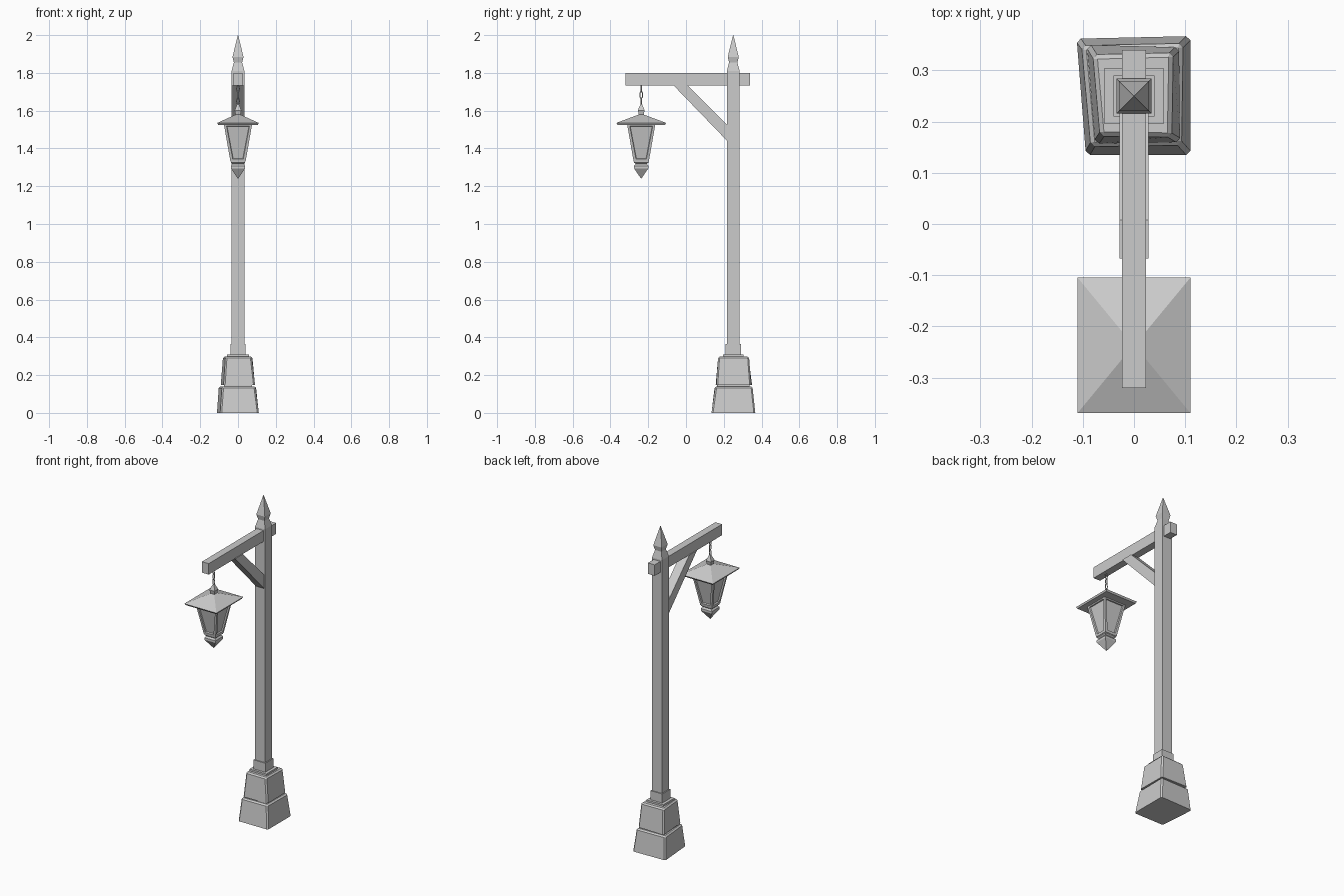
import bpy, bmesh, math
from mathutils import Vector, Matrix

if "Cube" in bpy.data.objects:
    bpy.data.objects.remove(bpy.data.objects["Cube"])

grey = bpy.data.materials.new("plain_grey")
grey.diffuse_color = (0.6, 0.6, 0.6, 1)
grey.use_nodes = True
grey.node_tree.nodes["Principled BSDF"].inputs["Base Color"].default_value = grey.diffuse_color

POST_Y, LAMP_Y = 0.25, -0.237


def finish(name, bm):
    bmesh.ops.recalc_face_normals(bm, faces=bm.faces)
    me = bpy.data.meshes.new(name)
    bm.to_mesh(me)
    bm.free()
    me.materials.append(grey)
    ob = bpy.data.objects.new(name, me)
    bpy.context.collection.objects.link(ob)
    return ob


def loft(bm, rings):
    """Skin a list of equal-length point rings and cap both ends."""
    loops = [[bm.verts.new(p) for p in r] for r in rings]
    n = len(loops[0])
    sides = []
    for a, b in zip(loops, loops[1:]):
        for i in range(n):
            j = (i + 1) % n
            sides.append(bm.faces.new((a[i], a[j], b[j], b[i])))
    bm.faces.new(loops[0])
    bm.faces.new(loops[-1])
    return sides


def square_stack(name, cy, levels):
    """Square column; levels are (z, half x, half y)."""
    bm = bmesh.new()
    loft(bm, [[(sx * hx, cy + sy * hy, z) for sx, sy in ((-1, -1), (1, -1), (1, 1), (-1, 1))]
              for z, hx, hy in levels])
    return finish(name, bm)


def stone(name, z0, z1, bottom, top, bevel):
    """Rough block from four bottom and four top corners."""
    bm = bmesh.new()
    loft(bm, [[(x, y, z0) for x, y in bottom], [(x, y, z1) for x, y in top]])
    bmesh.ops.recalc_face_normals(bm, faces=bm.faces)
    edges = [e for e in bm.edges if max(v.co.z for v in e.verts) > z0 + 0.01]
    bmesh.ops.bevel(bm, geom=edges, offset=bevel, segments=1, affect='EDGES')
    return finish(name, bm)


# Stone base: two slightly crooked blocks with a recessed joint
stone("lower_base_stone", 0.0, 0.14,
      [(-0.094, 0.135), (0.11, 0.135), (0.11, 0.367), (-0.112, 0.362)],
      [(-0.084, 0.152), (0.092, 0.155), (0.095, 0.352), (-0.102, 0.348)], 0.008)
square_stack("base_joint", POST_Y, [(0.13, 0.075, 0.085), (0.16, 0.075, 0.085)])
stone("upper_base_stone", 0.147, 0.298,
      [(-0.076, 0.157), (0.090, 0.160), (0.088, 0.345), (-0.092, 0.350)],
      [(-0.066, 0.172), (0.073, 0.170), (0.076, 0.334), (-0.080, 0.330)], 0.008)
square_stack("base_plate", POST_Y, [(0.29, 0.058, 0.055), (0.309, 0.058, 0.055)])
square_stack("post_collar", POST_Y, [(0.30, 0.040, 0.040), (0.365, 0.040, 0.040)])

# Post with a pointed finial
square_stack("post", POST_Y, [(0.30, 0.034, 0.034), (1.81, 0.034, 0.034),
                              (1.855, 0.022, 0.022), (1.885, 0.029, 0.029),
                              (2.0, 0.001, 0.001)])

# Cross beam and diagonal brace
square_stack("cross_beam", 0.01, [(1.732, 0.023, 0.33), (1.80, 0.023, 0.33)])
bm = bmesh.new()
profile = [(-0.067, 1.735), (0.008, 1.735), (0.218, 1.525), (0.218, 1.44)]
loft(bm, [[(x, y, z) for y, z in profile] for x in (-0.028, 0.028)])
finish("diagonal_brace", bm)

# Lantern body: tapered box with recessed window panes
bm = bmesh.new()
corners = ((-1, -1), (1, -1), (1, 1), (-1, 1))
sides = loft(bm, [[(sx * h, LAMP_Y + sy * h, z) for sx, sy in corners]
                  for z, h in ((1.33, 0.040), (1.53, 0.075))])
bmesh.ops.recalc_face_normals(bm, faces=bm.faces)
bmesh.ops.inset_individual(bm, faces=sides, thickness=0.019, depth=0)
bmesh.ops.inset_individual(bm, faces=sides, thickness=0.003, depth=-0.008)
finish("lantern_body", bm)

# Lantern roof, top finial and pointed bottom
square_stack("lantern_roof", LAMP_Y, [(1.525, 0.105, 0.125), (1.535, 0.110, 0.132),
                                      (1.582, 0.006, 0.006)])
square_stack("lantern_top_finial", LAMP_Y, [(1.565, 0.010, 0.010), (1.602, 0.018, 0.018),
                                            (1.635, 0.004, 0.004)])
square_stack("lantern_bottom", LAMP_Y, [(1.335, 0.038, 0.038), (1.325, 0.038, 0.038),
                                        (1.318, 0.030, 0.030), (1.308, 0.038, 0.038),
                                        (1.295, 0.038, 0.038), (1.24, 0.001, 0.001)])

# Chain: three oval links, each turned a quarter from the last
for k in range(3):
    bm = bmesh.new()
    n, m, rings = 10, 5, []
    for i in range(n):
        a = math.tau * i / n
        radial = Vector((math.cos(a), 0, math.sin(a)))
        centre = Vector((0.007 * radial.x, 0, 0.019 * radial.z))
        rings.append([bm.verts.new(centre + 0.003 * (radial * math.cos(b) + Vector((0, math.sin(b), 0))))
                      for b in (math.tau * j / m for j in range(m))])
    for i in range(n):
        for j in range(m):
            p, q, j2 = rings[i], rings[(i + 1) % n], (j + 1) % m
            bm.faces.new((p[j], q[j], q[j2], p[j2]))
    bm.transform(Matrix.Translation((0, LAMP_Y, 1.650 + 0.033 * k))
                 @ Matrix.Rotation(math.pi / 2 * (k % 2), 4, 'Z'))
    finish(f"chain_link_{k + 1}", bm)
